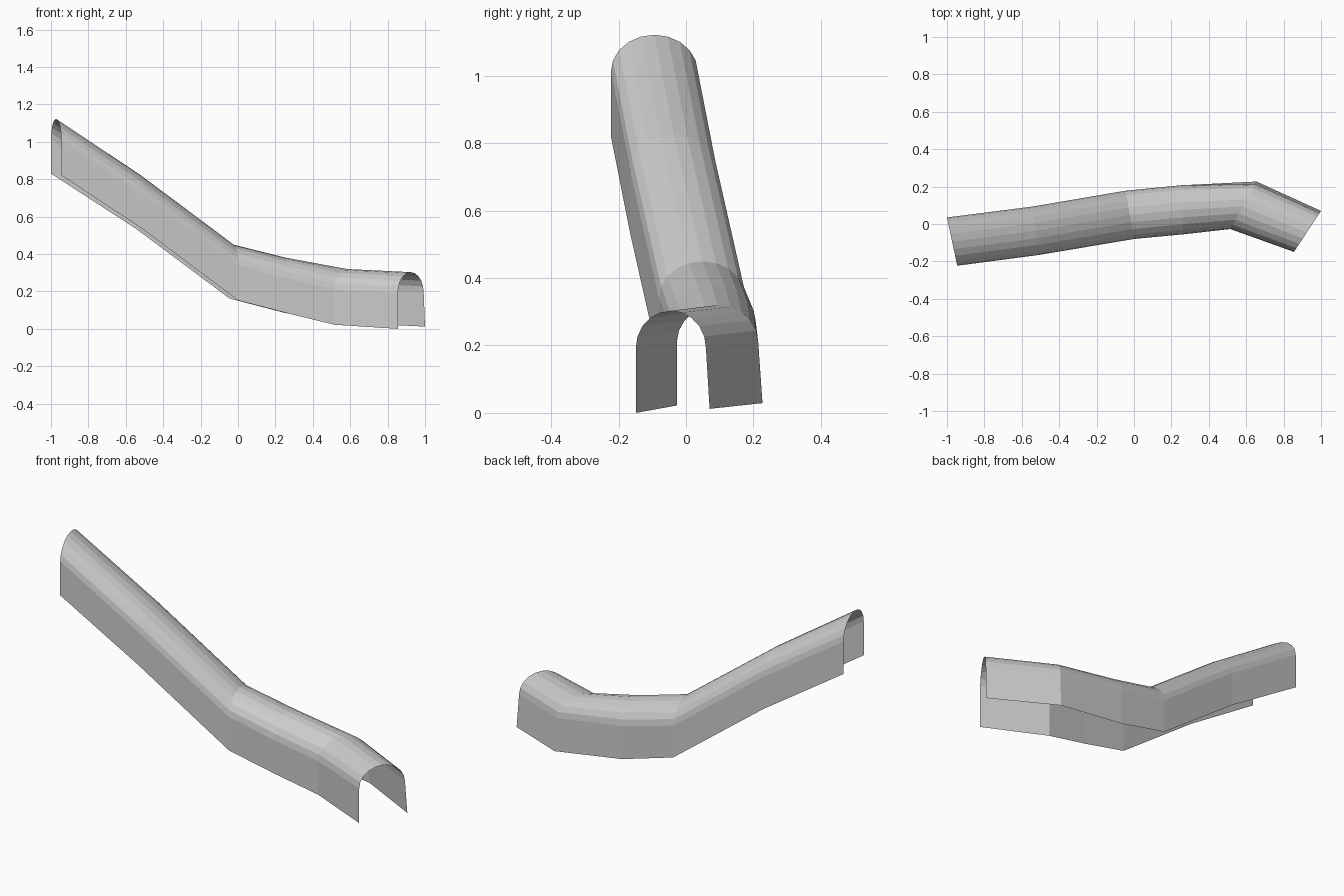
import bpy, math
from mathutils import Vector

if "Cube" in bpy.data.objects:
    bpy.data.objects.remove(bpy.data.objects["Cube"])

# Stations along the tunnel: back foot, front foot, crown height
STATIONS = [
    ((-1.0, 0.035, 0.83), (-0.945, -0.223, 0.822), 1.122),
    ((-0.545, 0.093, 0.535), (-0.505, -0.165, 0.53), 0.825),
    ((-0.045, 0.178, 0.162), (0.0, -0.08, 0.152), 0.45),
    ((0.25, 0.207, 0.085), (0.265, -0.055, 0.083), 0.38),
    ((0.655, 0.227, 0.029), (0.515, -0.027, 0.022), 0.32),
    ((1.0, 0.07, 0.012), (0.855, -0.149, 0.0), 0.303),
]
ARCH = 10            # sides of the rounded roof
RISE = 0.11          # height of the roof above the walls
LEAN = [0, 0, 0, 0, 0.05, 0.05]   # inward lean of the back wall


def section(back, front, crown, lean):
    """Feet, straight walls and a rounded roof, as one open profile."""
    a, b = Vector(back), Vector(front)
    a_top = a.lerp(b, lean)
    mid, half = (a_top + b) / 2, (a_top - b) / 2
    pts = [a]
    for i in range(ARCH + 1):
        t = math.pi * i / ARCH
        p = mid + half * math.cos(t)
        p.z = crown - RISE + RISE * math.sin(t)
        pts.append(p)
    return pts + [b]


# Open tunnel shell: profiles bridged station to station
verts, faces = [], []
for (back, front, crown), lean in zip(STATIONS, LEAN):
    verts += section(back, front, crown, lean)
n = ARCH + 3
for s in range(len(STATIONS) - 1):
    for i in range(n - 1):
        k = s * n + i
        faces.append((k, k + 1, k + n + 1, k + n))

mesh = bpy.data.meshes.new("tunnel_shell")
mesh.from_pydata([tuple(v) for v in verts], [], faces)
mesh.update()
# Face outward: the roof must point up
if sum(p.normal.z for p in mesh.polygons) < 0:
    mesh.flip_normals()
tunnel = bpy.data.objects.new("tunnel_shell", mesh)
bpy.context.collection.objects.link(tunnel)
